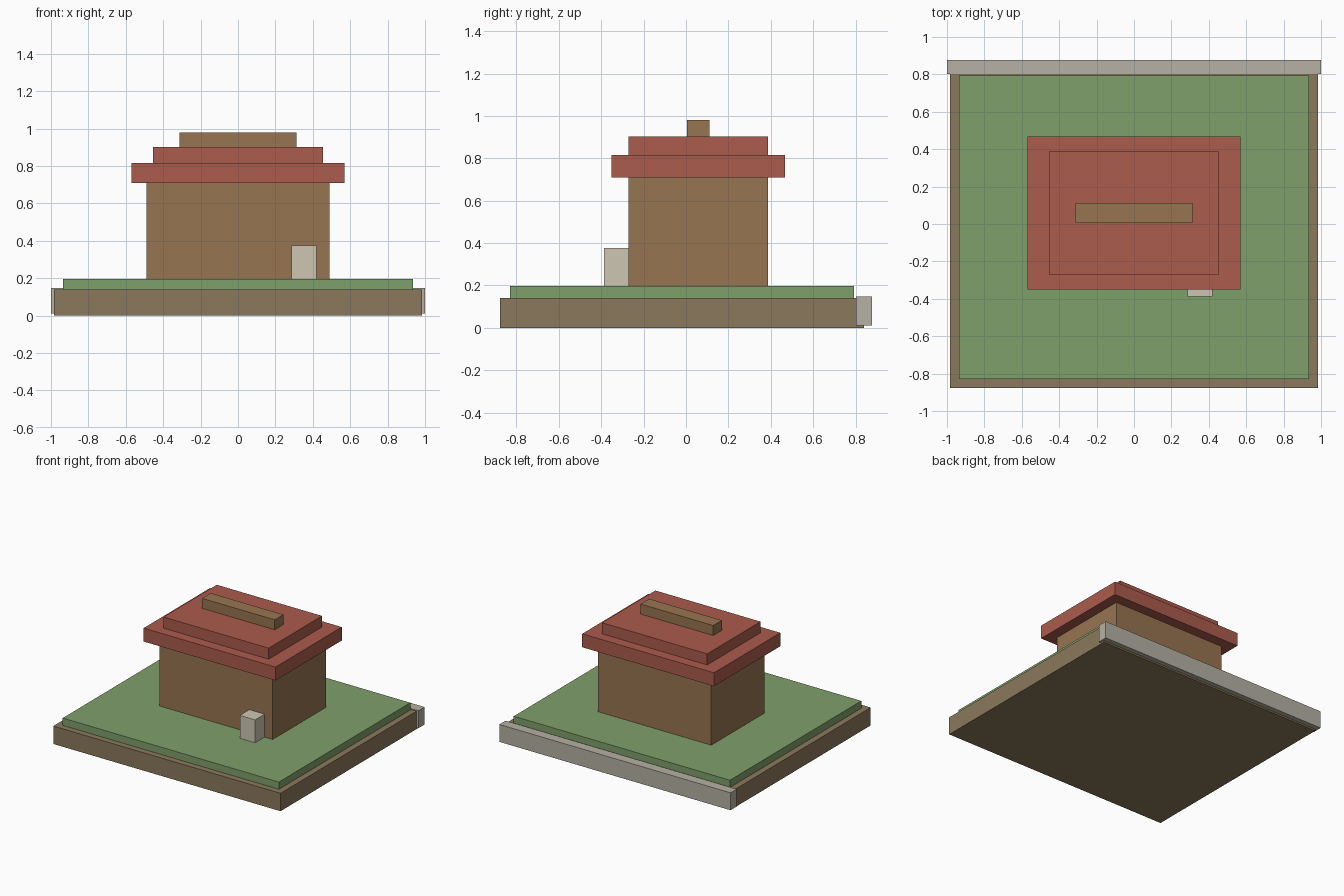
import bpy

if "Cube" in bpy.data.objects:
    bpy.data.objects.remove(bpy.data.objects["Cube"])


def material(name, rgb):
    # display colour (0-255) to linear
    m = bpy.data.materials.new(name)
    m.diffuse_color = [(c / 255) ** 2.2 for c in rgb] + [1]
    m.use_nodes = True
    m.node_tree.nodes["Principled BSDF"].inputs["Base Color"].default_value = m.diffuse_color
    return m


def box(name, x, y, z, mat):
    # box spanning the given (min, max) ranges
    bpy.ops.mesh.primitive_cube_add(size=1, location=[sum(r) / 2 for r in (x, y, z)])
    ob = bpy.context.object
    ob.name = name
    ob.scale = [r[1] - r[0] for r in (x, y, z)]
    bpy.ops.object.transform_apply(location=False, rotation=False, scale=True)
    ob.data.materials.append(mat)
    return ob


earth = material("earth", (138, 120, 92))
grass = material("grass", (126, 158, 106))
wood = material("wood", (150, 116, 82))
tile = material("roof_red", (170, 92, 78))
stone = material("stone", (180, 175, 162))
pale = material("pale_stone", (204, 197, 178))

# plot
box("base", (-0.983, 0.983), (-0.878, 0.84), (0, 0.14), earth)
box("lawn", (-0.935, 0.935), (-0.83, 0.793), (0.14, 0.197), grass)
box("back_curb", (-1, 1), (0.802, 0.878), (0.012, 0.148), stone)

# house with stepped roof
box("walls", (-0.49, 0.49), (-0.271, 0.388), (0.197, 0.71), wood)
box("roof_eaves", (-0.57, 0.57), (-0.351, 0.468), (0.71, 0.815), tile)
box("roof_upper", (-0.455, 0.455), (-0.271, 0.388), (0.815, 0.902), tile)
box("roof_ridge", (-0.314, 0.314), (0.005, 0.112), (0.902, 0.98), wood)

# small block beside the front wall
box("front_post", (0.287, 0.42), (-0.388, -0.271), (0.197, 0.376), pale)
